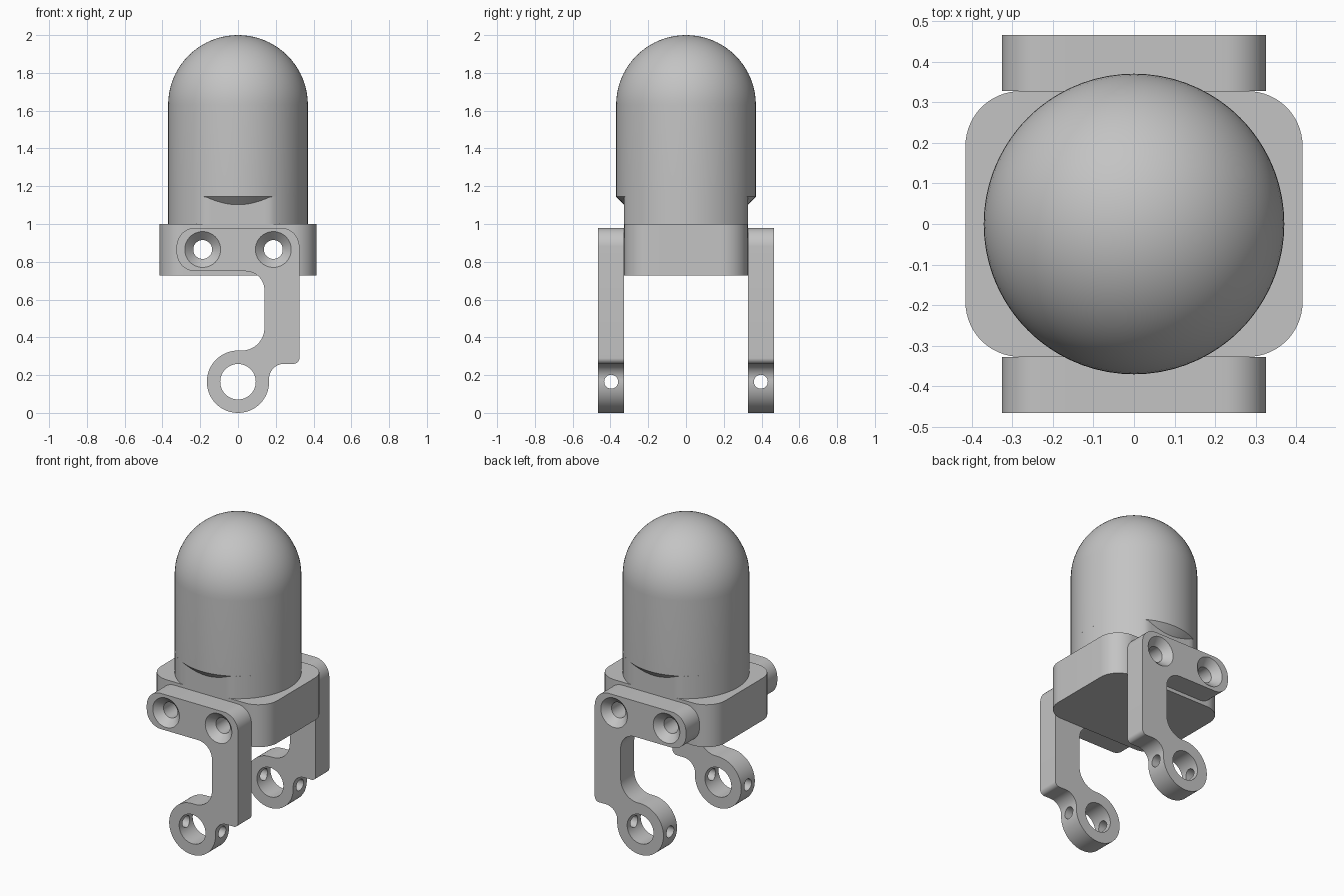
import bpy, bmesh, math
from mathutils import Matrix, Vector

if "Cube" in bpy.data.objects:
    bpy.data.objects.remove(bpy.data.objects["Cube"], do_unlink=True)

# Single grey finish
grey = bpy.data.materials.new("plain grey")
grey.use_nodes = True
colour = (0.55, 0.55, 0.55, 1)
grey.diffuse_color = colour
grey.node_tree.nodes["Principled BSDF"].inputs["Base Color"].default_value = colour

TO_Y = Matrix.Rotation(math.radians(90), 4, "X")    # z axis -> -y axis
TO_X = Matrix.Rotation(math.radians(90), 4, "Y")    # z axis -> x axis
FLAT = 0.327                                        # half depth of the base
RADIUS = 0.37                                       # capsule radius


def finish(name, bm, matrix=Matrix()):
    bm.transform(matrix)
    bmesh.ops.recalc_face_normals(bm, faces=bm.faces)
    mesh = bpy.data.meshes.new(name)
    bm.to_mesh(mesh)
    bm.free()
    mesh.materials.append(grey)
    obj = bpy.data.objects.new(name, mesh)
    bpy.context.collection.objects.link(obj)
    return obj


def arcs(items, steps):
    """Outline joined from arcs (cx, cy, radius, start, end)."""
    points = []
    for cx, cy, r, a, b in items:
        n = max(steps, int(abs(b - a) / 6))
        for i in range(n + 1):
            t = math.radians(a + (b - a) * i / n)
            points.append((cx + r * math.cos(t), cy + r * math.sin(t)))
    return points


def prism(name, outline, low, high, matrix=Matrix()):
    bm = bmesh.new()
    face = bm.faces.new([bm.verts.new((x, y, low)) for x, y in outline])
    top = bmesh.ops.extrude_face_region(bm, geom=[face])["geom"]
    verts = [v for v in top if isinstance(v, bmesh.types.BMVert)]
    bmesh.ops.translate(bm, verts=verts, vec=(0, 0, high - low))
    bmesh.ops.remove_doubles(bm, verts=bm.verts, dist=1e-5)
    return finish(name, bm, matrix)


def lathe(name, profile, steps, matrix=Matrix()):
    """Spin (radius, height) points about z; ends must be on the axis."""
    bm = bmesh.new()
    verts = [bm.verts.new((r, 0, z)) for r, z in profile]
    edges = [bm.edges.new(pair) for pair in zip(verts, verts[1:])]
    bmesh.ops.spin(bm, geom=verts + edges, cent=(0, 0, 0), axis=(0, 0, 1),
                   angle=math.tau, steps=steps)
    bmesh.ops.remove_doubles(bm, verts=bm.verts, dist=1e-5)
    return finish(name, bm, matrix)


def cut(obj, cutters):
    bpy.context.view_layer.objects.active = obj
    for cutter in cutters:
        mod = obj.modifiers.new("hole", "BOOLEAN")
        mod.operation, mod.solver, mod.object = "DIFFERENCE", "EXACT", cutter
        bpy.ops.object.modifier_apply(modifier=mod.name)


# Domed capsule with a conical lower lip
shoulder = 2 - RADIUS
dome = [(RADIUS * math.cos(t), shoulder + RADIUS * math.sin(t))
        for t in (math.pi / 2 * i / 20 for i in range(20))]
capsule = lathe("capsule", [(0, 1.102), (FLAT, 1.102), (RADIUS, 1.145)]
                + dome + [(0, 2)], 72)

# Capsule foot, flattened front and back
foot = []
for i in range(96):
    t = math.tau * i / 96
    foot.append((RADIUS * math.cos(t),
                 max(-FLAT, min(FLAT, RADIUS * math.sin(t)))))
capsule_foot = prism("capsule_foot", foot, 1.0, 1.145)

# Rounded base block
cx, cy, r = 0.28, FLAT - 0.135, 0.135
block = prism("base_block", arcs([(cx, cy, r, 0, 90), (-cx, cy, r, 90, 180),
                                  (-cx, -cy, r, 180, 270),
                                  (cx, -cy, r, 270, 360)], 6), 0.727, 1.0)

# Hooked arm outline: ring, fillets, leg and bar
arm_outline = arcs([
    (0, 0.165, 0.165, 90, 363.5),
    (0.2445, 0.18, 0.08, 183.5, 90),
    (0.295, 0.29, 0.03, -90, 0),
    (0.225, 0.88, 0.10, 0, 90),
    (-0.225, 0.88, 0.10, 90, 180),
    (-0.225, 0.85, 0.10, 180, 270),
    (0.04, 0.65, 0.10, 90, 0),
    (0.02, 0.45, 0.12, 0, -90)], 8)
front_arm = prism("front_arm", arm_outline, FLAT, 0.465, TO_Y)
back_arm = prism("back_arm", arm_outline, -0.465, -FLAT, TO_Y)

# Cutters: countersunk screw holes, ring bore, cross pins
screws = [lathe("screw_cutter", [(0, -0.47), (0.10, -0.47), (0.05, -0.42),
                                 (0.05, 0.42), (0.10, 0.47), (0, 0.47)], 40,
                Matrix.Translation((side * 0.187, 0, 0.865)) @ TO_Y)
          for side in (-1, 1)]
bore = lathe("bore_cutter", [(0, -1), (0.094, -1), (0.094, 1), (0, 1)], 48,
             Matrix.Translation((0, 0, 0.165)) @ TO_Y)
pins = [lathe("pin_cutter", [(0, -0.3), (0.037, -0.3), (0.037, 0.3), (0, 0.3)], 28,
              Matrix.Translation((0, y, 0.165)) @ TO_X)
        for y in (-0.396, 0.396)]

cut(block, screws)
cut(front_arm, screws + [bore, pins[0]])
cut(back_arm, screws + [bore, pins[1]])
for cutter in screws + [bore] + pins:
    bpy.data.objects.remove(cutter, do_unlink=True)

# Smooth curved faces, keep edges sharp
bpy.ops.object.select_all(action="DESELECT")
for obj in (capsule, capsule_foot, block, front_arm, back_arm):
    obj.select_set(True)
bpy.context.view_layer.objects.active = capsule
bpy.ops.object.shade_smooth_by_angle(angle=math.radians(30))
